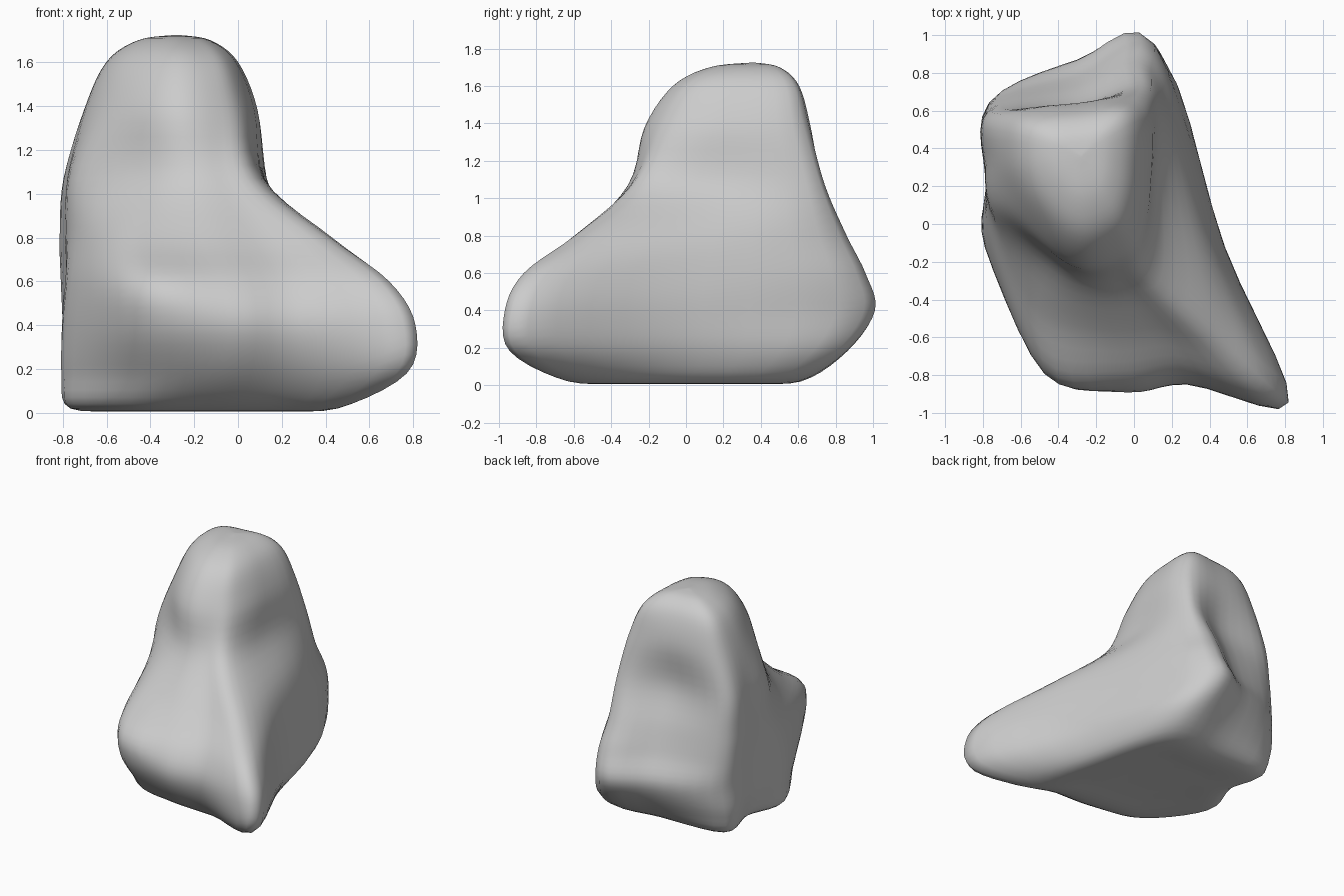
import bpy, bmesh
from mathutils import Vector

if "Cube" in bpy.data.objects:
    bpy.data.objects.remove(bpy.data.objects["Cube"])

# Horizontal sections in hundredths, ten x,y pairs each, counter-clockwise:
# tip, right, back right, back, back left, left, left front, front left, front, front right
HEIGHTS = [0.02, 0.18, 0.40, 0.60, 0.80, 1.07, 1.38]
SECTIONS = [
    [45,-60, 35,-10, 15,55, -22,59, -71,55, -68,24, -76,-8, -48,-46, -14,-54, 20,-57],
    [77,-91, 46,-10, 18,80, -25,77, -77,62, -76,25, -79,-11, -47,-62, -8,-77, 28,-77],
    [81,-93, 48,-13, 11,95, -30,87, -76,65, -78,25, -78,-14, -47,-77, -4,-89, 28,-85],
    [69,-83, 43,-10, 11,91, -30,79, -77,63, -78,25, -76,-11, -48,-76, -7,-82, 25,-77],
    [42,-56, 33,0, 9,82, -30,72, -77,61, -79,27, -74,-1, -51,-44, -17,-56, 12,-55],
    [9,-24, 12,14, 9,72, -30,62, -75,59, -78,33, -73,6, -44,-20, -25,-30, -7,-30],
    [2,-7, 8,22, 5,63, -30,64, -65,57, -70,34, -62,9, -44,-13, -27,-22, -10,-18],
]
STEPS = 5


def spline(a, b, c, d, t):
    return 0.5 * (2*b + (c-a)*t + (2*a-5*b+4*c-d)*t*t + (3*b-a-3*c+d)*t**3)


rings = [[Vector((s[i]/100, s[i+1]/100, z)) for i in range(0, 20, 2)]
         for z, s in zip(HEIGHTS, SECTIONS)]


def shrunk(ring, centre, factor, z):
    return [Vector((centre[0] + (p.x-centre[0])*factor,
                    centre[1] + (p.y-centre[1])*factor, z)) for p in ring]


# Rounded crown and flat underside
crown = rings[-1]
rings.append(shrunk(crown, (-0.28, 0.41), 0.76, 1.60))
rings.append(shrunk(crown, (-0.28, 0.38), 0.42, 1.70))
rings.append(shrunk(crown, (-0.28, 0.36), 0.02, 1.725))
rings.insert(0, shrunk(rings[0], (-0.15, 0), 0.5, 0.015))

# Smooth around each section
fine = []
for r in rings:
    n = len(r)
    fine.append([spline(r[i-1], r[i], r[(i+1) % n], r[(i+2) % n], k/STEPS)
                 for i in range(n) for k in range(STEPS)])

# Smooth from section to section
layers = []
last = len(fine) - 1
for j in range(last):
    quad = [fine[max(0, min(last, j+o))] for o in (-1, 0, 1, 2)]
    for k in range(STEPS):
        layers.append([spline(*p, k/STEPS) for p in zip(*quad)])
layers.append(fine[-1])

# Skin the layers
bm = bmesh.new()
grid = [[bm.verts.new((p.x, p.y, max(p.z, 0.0))) for p in layer] for layer in layers]
for low, high in zip(grid, grid[1:]):
    for i in range(len(low)):
        bm.faces.new((low[i-1], low[i], high[i], high[i-1]))
bm.faces.new(grid[0][::-1])
bm.faces.new(grid[-1])
bmesh.ops.recalc_face_normals(bm, faces=bm.faces)

mesh = bpy.data.meshes.new("rock")
bm.to_mesh(mesh)
bm.free()
mesh.shade_smooth()
rock = bpy.data.objects.new("rock", mesh)
bpy.context.collection.objects.link(rock)
